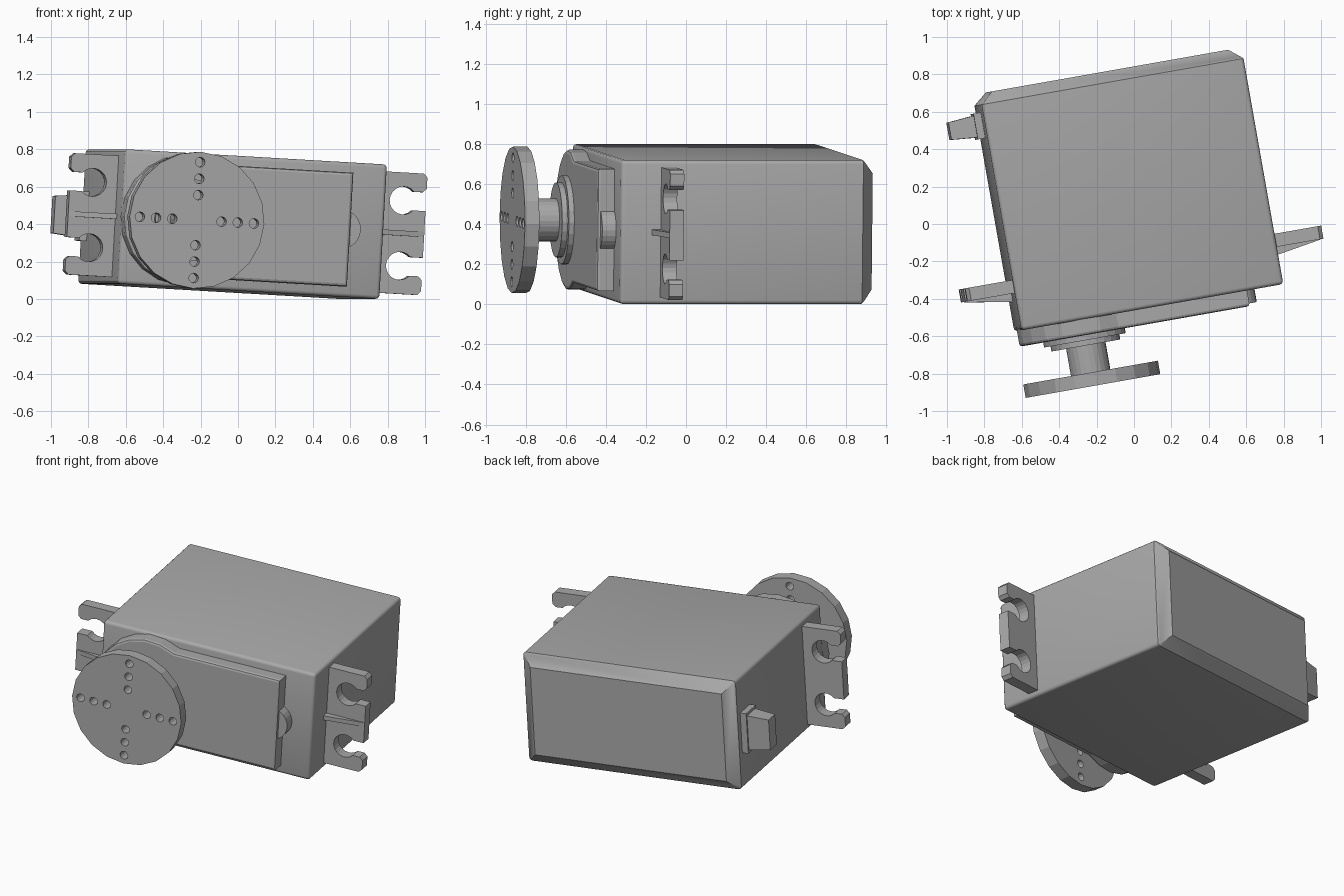
import bpy, bmesh
from math import radians, sin, cos, pi, asin
from mathutils import Matrix, Vector

cube = bpy.data.objects.get("Cube")
if cube:
    bpy.data.objects.remove(cube)

# The whole servo is turned about z and rolled slightly about its own long axis
POSE = (Matrix.Translation((0, 0, 0.4)) @ Matrix.Rotation(radians(10), 4, 'Z')
        @ Matrix.Rotation(radians(3.3), 4, 'Y'))

grey = bpy.data.materials.new("plain grey")
grey.use_nodes = True
GREY = (0.4, 0.4, 0.4, 1)
grey.diffuse_color = GREY
grey.node_tree.nodes["Principled BSDF"].inputs["Base Color"].default_value = GREY


def finish(name, bm, smooth=False):
    bmesh.ops.recalc_face_normals(bm, faces=bm.faces)
    mesh = bpy.data.meshes.new(name)
    bm.to_mesh(mesh)
    bm.free()
    mesh.materials.append(grey)
    obj = bpy.data.objects.new(name, mesh)
    bpy.context.scene.collection.objects.link(obj)
    obj.matrix_world = POSE
    if smooth:
        bpy.ops.object.select_all(action='DESELECT')
        obj.select_set(True)
        bpy.context.view_layer.objects.active = obj
        bpy.ops.object.shade_smooth_by_angle(angle=radians(35))
    return obj


def loft(rings):
    """Skin a list of equal-length point rings and cap both ends."""
    bm = bmesh.new()
    rows = [[bm.verts.new(p) for p in ring] for ring in rings]
    n = len(rows[0])
    for a, b in zip(rows, rows[1:]):
        for i in range(n):
            bm.faces.new((a[i], a[(i + 1) % n], b[(i + 1) % n], b[i]))
    bm.faces.new(rows[0])
    bm.faces.new(rows[-1])
    bmesh.ops.recalc_face_normals(bm, faces=bm.faces)
    return bm


def prism(profile, y0, y1):
    return loft([[(x, y, z) for x, z in profile] for y in (y0, y1)])


def arc(cx, cz, r, start, end, steps):
    return [(cx + r * cos(start + (end - start) * i / steps),
             cz + r * sin(start + (end - start) * i / steps)) for i in range(steps + 1)]


def disc(r, y0, y1, sides, cx, cz=0):
    return prism(arc(cx, cz, r, 0, 2 * pi, sides)[:-1], y0, y1)


def rect(hx, hz):
    return [(-hx, -hz), (hx, -hz), (hx, hz), (-hx, hz)]


def round_edges(bm, test, width, segments):
    edges = [e for e in bm.edges if test(e)]
    bmesh.ops.bevel(bm, geom=edges, offset=width, segments=segments, profile=0.5, affect='EDGES')


# Case: box with a chamfered back and softly rounded long and front edges
W, H, FRONT = 0.712, 0.36, -0.455
case = loft([[(x, y, z) for x, z in rect(W - c, H - c)]
             for y, c in ((FRONT, 0), (0.77, 0), (0.83, 0.07))])
round_edges(case, lambda e: e.calc_face_angle(0) > radians(75), 0.02, 3)
finish("case", case, smooth=True)

# Gear cover: rounded around the output shaft, square at the other end
AX, COVER_R, COVER_H = -0.367, 0.35, 0.305
a = asin(COVER_H / COVER_R)
profile = [(0.517, -COVER_H), (0.517, COVER_H)] + arc(AX, 0, COVER_R, a, 2 * pi - a, 14)
cover = prism(profile, FRONT + 0.01, -0.54)
round_edges(cover, lambda e: all(v.co.y < -0.53 for v in e.verts), 0.015, 2)
finish("gear_cover", cover)
finish("cover_boss", disc(0.105, FRONT + 0.01, -0.525, 24, 0.47))

# Output shaft and its stepped collars
for name, r, y0, y1 in (("outer_collar", 0.222, -0.5, -0.567),
                        ("inner_collar", 0.187, -0.5, -0.595),
                        ("output_shaft", 0.107, -0.5, -0.75)):
    finish(name, disc(r, y0, y1, 24, AX))

# Horn disc with four rows of three screw holes
horn = finish("horn_disc", disc(0.366, -0.742, -0.815, 20, AX))
holes = bmesh.new()
for k in range(4):
    for d in (0.134, 0.222, 0.31):
        hole = disc(0.026, -0.7, -0.86, 12, AX + d * cos(k * pi / 2), d * sin(k * pi / 2))
        temp = bpy.data.meshes.new("temp")
        hole.to_mesh(temp)
        hole.free()
        holes.from_mesh(temp)
        bpy.data.meshes.remove(temp)
cutter = finish("horn_hole_cutter", holes)
cutter.hide_render = True
cutter.hide_set(True)
cutter.display_type = 'WIRE'
cut = horn.modifiers.new("holes", 'BOOLEAN')
cut.object = cutter
cut.operation = 'DIFFERENCE'
cut.solver = 'EXACT'

# Mounting tabs with open screw slots, and a tapered rib on each
TIP, SLOT_Z, SLOT, HOLE = 0.968, 0.175, 0.05, 0.075
s = asin(SLOT / HOLE)
half = ([(0.69, 0.325), (TIP - 0.02, 0.325), (TIP, 0.305), (TIP, SLOT_Z + SLOT + 0.02),
         (TIP - 0.02, SLOT_Z + SLOT)]
        + arc(0.845, SLOT_Z, HOLE, s, 2 * pi - s, 16) + [(TIP, SLOT_Z - SLOT)])
tab = half + [(x, -z) for x, z in reversed(half)]
for side, sign in (("left", 1), ("right", -1)):
    finish(side + "_mounting_tab", prism([(x * sign, z) for x, z in tab], -0.253, -0.182))
    rib = [[(x * sign, y, z) for x, y in ((0.69, -0.302), (TIP, -0.255), (TIP, -0.24), (0.69, -0.24))]
           for z in (-0.014, 0.014)]
    finish(side + "_tab_rib", loft(rib))


# Cable strain relief on the right side, near the back
def side_block(name, sections):
    finish(name, loft([[(x, 0.66 + y, z) for y, z in rect(hy, hz)] for x, hy, hz in sections]))


side_block("cable_collar", [(-0.70, 0.07, 0.132), (-0.752, 0.07, 0.132)])
side_block("cable_relief", [(-0.74, 0.06, 0.115), (-0.89, 0.047, 0.1)])
